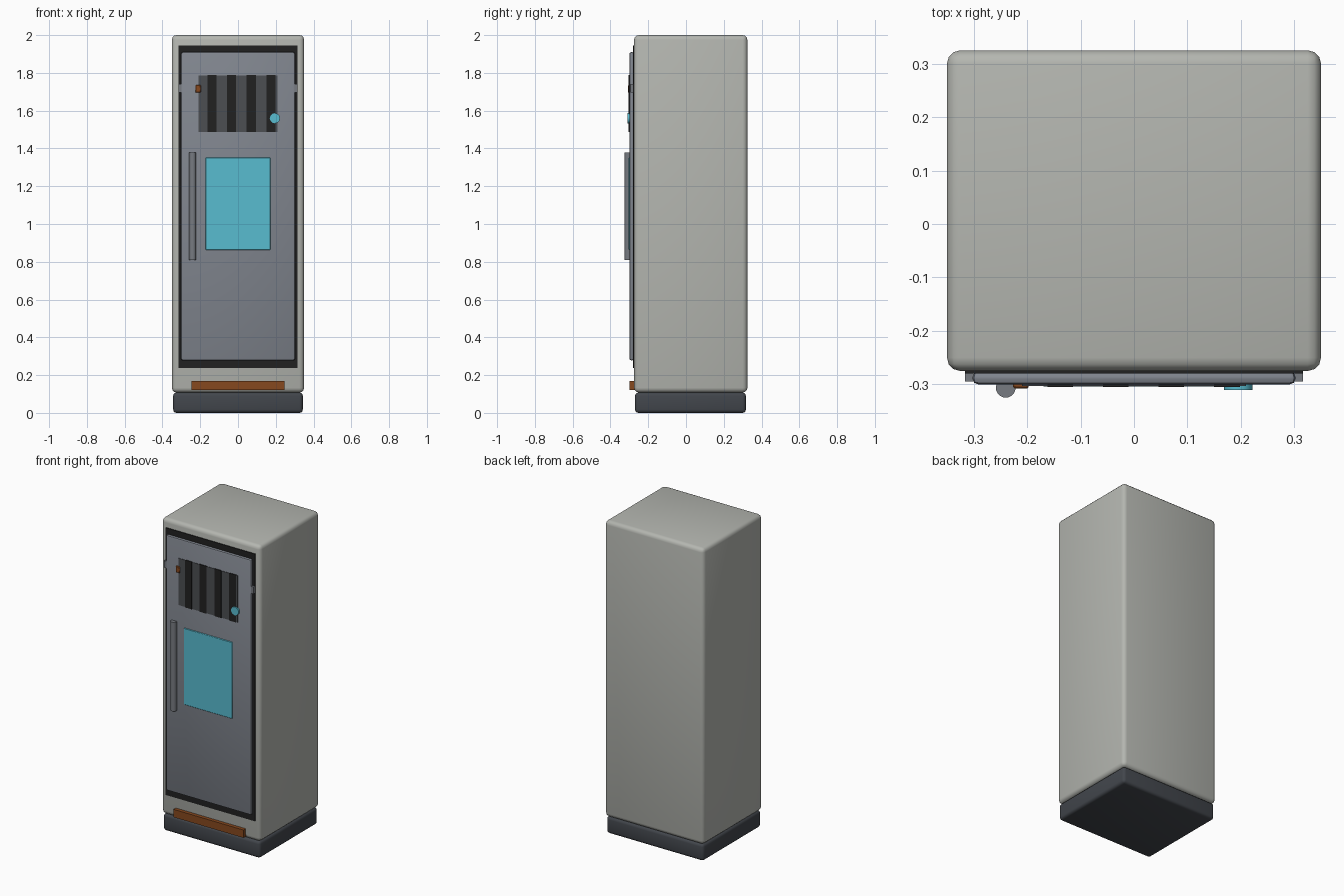
import bpy
import bmesh
import math
from mathutils import Matrix

cube = bpy.data.objects.get("Cube")
if cube:
    bpy.data.objects.remove(cube, do_unlink=True)


def material(name, rgb):
    # rgb is 0-255 display colour, stored as linear
    lin = [((c / 255 + 0.055) / 1.055) ** 2.4 for c in rgb]
    m = bpy.data.materials.new(name)
    m.use_nodes = True
    m.diffuse_color = (*lin, 1)
    m.node_tree.nodes["Principled BSDF"].inputs["Base Color"].default_value = (*lin, 1)
    return m


shell_grey = material("shell_grey", (180, 182, 176))
door_grey = material("door_grey", (129, 134, 143))
metal_grey = material("metal_grey", (119, 123, 129))
base_dark = material("base_dark", (66, 70, 76))
vent_grey = material("vent_grey", (76, 78, 82))
black = material("black", (33, 33, 33))
cyan = material("cyan", (88, 188, 208))
orange = material("orange", (134, 72, 30))


def finish(name, bm, mat):
    mesh = bpy.data.meshes.new(name)
    bm.to_mesh(mesh)
    bm.free()
    mesh.materials.append(mat)
    ob = bpy.data.objects.new(name, mesh)
    bpy.context.collection.objects.link(ob)
    bpy.ops.object.select_all(action="DESELECT")
    ob.select_set(True)
    bpy.context.view_layer.objects.active = ob
    bpy.ops.object.shade_smooth_by_angle(angle=math.radians(40))
    return ob


def box(name, x, y, z, mat, bevel=0, segments=3):
    # x, y and z are (low, high) ranges
    bm = bmesh.new()
    bmesh.ops.create_cube(bm, size=1)
    for v in bm.verts:
        v.co = [(lo + hi) / 2 + c * (hi - lo) for c, (lo, hi) in zip(v.co, (x, y, z))]
    if bevel:
        bmesh.ops.bevel(bm, geom=bm.edges[:], offset=bevel, segments=segments,
                        profile=0.5, affect="EDGES")
    return finish(name, bm, mat)


def cylinder(name, centre, radius, depth, sides, mat, axis="Z"):
    bm = bmesh.new()
    bmesh.ops.create_cone(bm, cap_ends=True, segments=sides, radius1=radius,
                          radius2=radius, depth=depth)
    if axis == "Y":
        bmesh.ops.rotate(bm, verts=bm.verts, matrix=Matrix.Rotation(math.pi / 2, 3, "X"))
    bmesh.ops.translate(bm, verts=bm.verts, vec=centre)
    return finish(name, bm, mat)


# Cabinet and plinth
box("cabinet_shell", (-0.35, 0.35), (-0.275, 0.325), (0.108, 2.0), shell_grey, 0.025)
box("plinth", (-0.343, 0.343), (-0.27, 0.317), (0, 0.108), base_dark, 0.018)

# Door with its dark seal
box("door_seal", (-0.316, 0.316), (-0.28, -0.26), (0.237, 1.945), black)
box("door", (-0.302, 0.302), (-0.3, -0.276), (0.278, 1.91), door_grey, 0.01, 2)

# Hinges on both sides
for side, s in (("left", 1), ("right", -1)):
    box(side + "_hinge", sorted((s * 0.3, s * 0.316)), (-0.295, -0.278),
        (1.695, 1.74), metal_grey)

# Vent with upright slats
box("vent_panel", (-0.21, 0.21), (-0.303, -0.29), (1.488, 1.787), vent_grey)
for i in range(4):
    cx = -0.138 + i * 0.104
    box(f"vent_slat_{i + 1}", (cx - 0.024, cx + 0.024), (-0.305, -0.295),
        (1.486, 1.789), black)

# Latch, knob and window
box("latch", (-0.226, -0.197), (-0.308, -0.295), (1.695, 1.735), orange, 0.003, 1)
cylinder("knob", (0.195, -0.303, 1.56), 0.027, 0.016, 12, cyan, "Y")
box("window", (-0.172, 0.172), (-0.304, -0.295), (0.862, 1.352), cyan, 0.003, 1)

# Handle and kick strip
cylinder("handle", (-0.24, -0.3065, 1.094), 0.0185, 0.57, 20, metal_grey)
box("kick_strip", (-0.247, 0.247), (-0.298, -0.265), (0.12, 0.17), orange)
